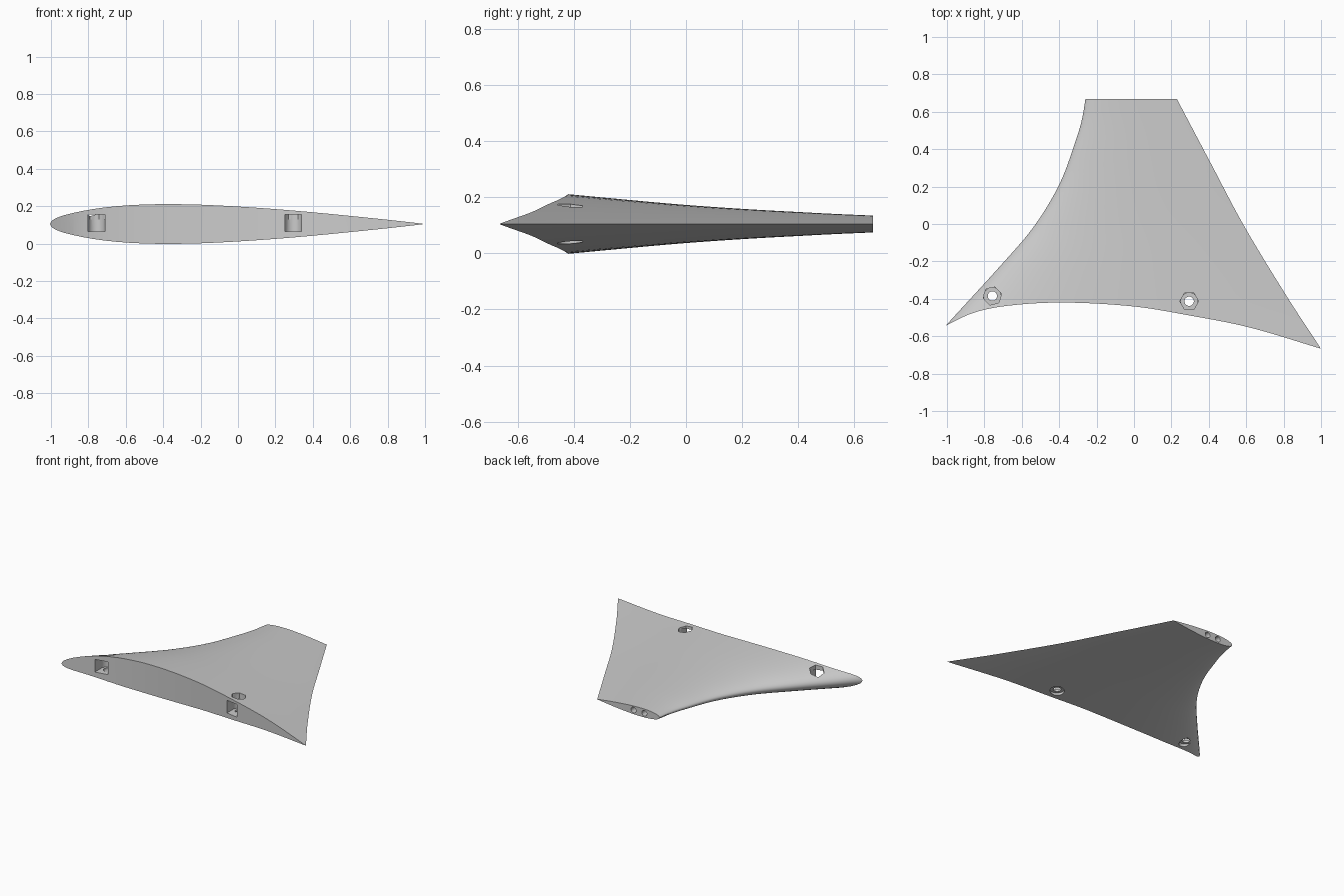
import bpy, bmesh
from math import sqrt, cos, pi
from mathutils import Matrix

cube = bpy.data.objects.get("Cube")
if cube:
    bpy.data.objects.remove(cube)

MID = 0.105   # height of the chord plane
BACK = 0.667  # y of the narrow end

grey = bpy.data.materials.new("light grey")
grey.use_nodes = True
grey.diffuse_color = (0.6, 0.6, 0.6, 1)
grey.node_tree.nodes["Principled BSDF"].inputs["Base Color"].default_value = (0.6, 0.6, 0.6, 1)


def smooth_curve(pts, v):
    """Smooth value at v through sorted (v, value) points."""
    n = len(pts)

    def slope(i):
        a, b = pts[max(i - 1, 0)], pts[min(i + 1, n - 1)]
        return (b[1] - a[1]) / (b[0] - a[0])

    i = max(k for k in range(n - 1) if pts[k][0] <= v or k == 0)
    (a, p), (b, q) = pts[i], pts[i + 1]
    h = b - a
    t = (v - a) / h
    return ((2*t**3 - 3*t*t + 1) * p + (t**3 - 2*t*t + t) * h * slope(i)
            + (3*t*t - 2*t**3) * q + (t**3 - t*t) * h * slope(i + 1))


def make_object(name, bm):
    bmesh.ops.recalc_face_normals(bm, faces=bm.faces)
    mesh = bpy.data.meshes.new(name)
    bm.to_mesh(mesh)
    bm.free()
    mesh.materials.append(grey)
    ob = bpy.data.objects.new(name, mesh)
    bpy.context.collection.objects.link(ob)
    return ob


def loft(name, rings):
    """Closed skin over equal-length rings of points."""
    bm = bmesh.new()
    rows = [[bm.verts.new(p) for p in ring] for ring in rings]
    n = len(rows[0])
    for a, b in zip(rows, rows[1:]):
        for i in range(n):
            bm.faces.new((a[i], a[(i + 1) % n], b[(i + 1) % n], b[i]))
    bm.faces.new(rows[0])
    bm.faces.new(rows[-1])
    return make_object(name, bm)


def prism(name, sides, radius, x, y, z, length, along_y=False, turn=0.0):
    bm = bmesh.new()
    m = Matrix.Translation((x, y, z))
    m = m @ (Matrix.Rotation(pi / 2, 4, 'X') if along_y else Matrix.Rotation(turn, 4, 'Z'))
    bmesh.ops.create_cone(bm, cap_ends=True, segments=sides, radius1=radius,
                          radius2=radius, depth=length, matrix=m)
    return make_object(name, bm)


def box(name, x, y, z, size):
    bm = bmesh.new()
    bmesh.ops.create_cube(bm, size=1, matrix=Matrix.Translation((x, y, z)) @ Matrix.Diagonal((*size, 1)))
    return make_object(name, bm)


# Wing skin: symmetric aerofoil swept between leading and trailing edges
leading = [(-0.72, -1.16), (-0.537, -1.0), (-0.23, -0.72), (-0.02, -0.54),
           (0.21, -0.40), (0.45, -0.31), (0.56, -0.278), (BACK, -0.26)]
trailing = [(-0.72, 1.03), (-0.66, 0.995), (-0.40, 0.825), (-0.013, 0.59),
            (0.318, 0.414), (BACK, 0.23)]


def half_thickness(s):
    return 0.614 * (0.2969*sqrt(s) - 0.126*s - 0.3516*s*s + 0.2843*s**3 - 0.1036*s**4)


N = 32
steps = [(1 - cos(pi * i / N)) / 2 for i in range(N + 1)]
outline = [(s, half_thickness(s)) for s in steps]
outline += [(s, -half_thickness(s)) for s in reversed(steps[1:-1])]
rings = []
for k in range(41):
    y = -0.72 + (BACK + 0.72) * k / 40
    lo, hi = smooth_curve(leading, y), smooth_curve(trailing, y)
    rings.append([(lo + (hi - lo) * s, y, MID + (hi - lo) * t) for s, t in outline])
wing = loft("wing_section", rings)

# Curved upright front wall
front = [(-1.2, -0.65), (-1.0, -0.54), (-0.853, -0.473), (-0.666, -0.436), (-0.38, -0.42),
         (0, -0.441), (0.297, -0.489), (0.617, -0.553), (1.0, -0.667), (1.2, -0.73)]
wall = []
for k in range(61):
    x = -1.2 + 2.4 * k / 60
    y = smooth_curve(front, x)
    wall.append([(x, -1, -0.2), (x, y, -0.2), (x, y, 0.4), (x, -1, 0.4)])
cutters = [loft("front_cutter", wall)]

# Bolt pockets: hex opening above, slot from the front, round hole below
for x, y, turn in ((-0.757, -0.385, 0.25), (0.295, -0.413, 0.0)):
    cutters += [
        prism("hex_cutter", 6, 0.05, x, y, 0.23, 0.2, turn=turn + pi / 6),
        box("slot_cutter", x, y - 0.1, 0.11, (0.09, 0.2, 0.09)),
        prism("slot_end_cutter", 32, 0.045, x, y, 0.11, 0.09),
        prism("bolt_cutter", 32, 0.025, x, y, 0.05, 0.2),
        prism("bolt_head_cutter", 32, 0.046, x, y, -0.025, 0.15),
    ]

# Pin holes in the narrow end
for x in (-0.14, -0.055):
    cutters.append(prism("pin_cutter", 24, 0.02, x, BACK, MID, 0.3, along_y=True))

for c in cutters:
    c.hide_render = True
    mod = wing.modifiers.new(c.name, 'BOOLEAN')
    mod.operation = 'DIFFERENCE'
    mod.solver = 'EXACT'
    mod.object = c

bpy.context.view_layer.objects.active = wing
wing.select_set(True)
for name in [m.name for m in wing.modifiers]:
    bpy.ops.object.modifier_apply(modifier=name)
for c in cutters:
    bpy.data.objects.remove(c)

bpy.ops.object.select_all(action='DESELECT')
wing.select_set(True)
bpy.ops.object.shade_smooth_by_angle(angle=pi / 6)
